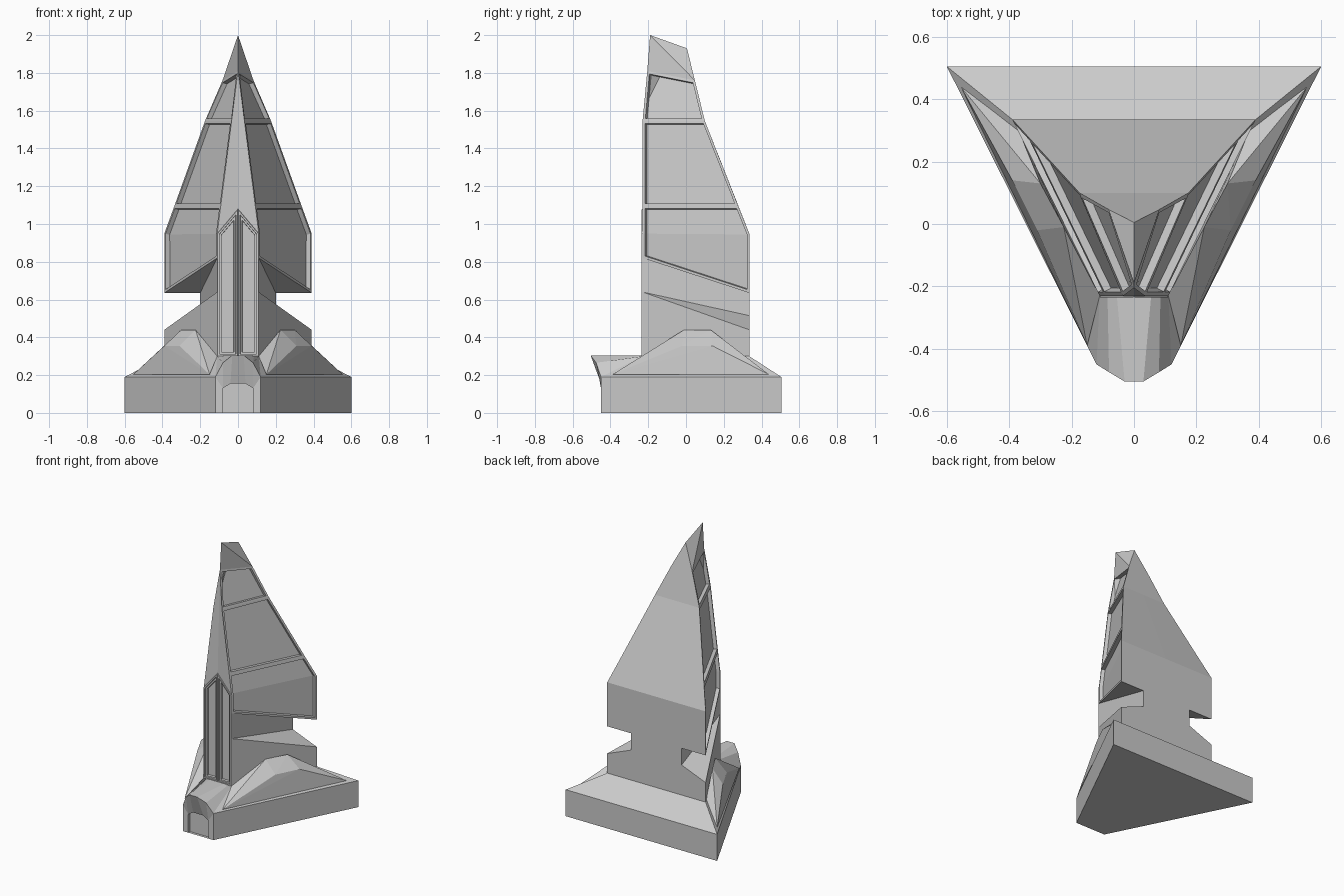
import bpy, bmesh

if "Cube" in bpy.data.objects:
    bpy.data.objects.remove(bpy.data.objects["Cube"])


def finish(bm, name):
    me = bpy.data.meshes.new(name)
    bm.to_mesh(me)
    bm.free()
    ob = bpy.data.objects.new(name, me)
    bpy.context.collection.objects.link(ob)
    return ob


def half_shell(bm, faces):
    """Add each named half polygon and its mirror; return faces by name."""
    made = {}
    for key, pts in faces.items():
        for s in (1, -1):
            vs = [bm.verts.new((s * x, y, z)) for x, y, z in pts]
            made[key, s] = bm.faces.new(vs)
    bmesh.ops.remove_doubles(bm, verts=bm.verts[:], dist=0.0005)
    bmesh.ops.recalc_face_normals(bm, faces=bm.faces[:])
    # The rear wall must face backwards, otherwise the shell is inside out
    if made["rear_wall", 1].normal.y < 0:
        bmesh.ops.reverse_faces(bm, faces=bm.faces[:])
    bm.normal_update()
    return made


# Tower: key points of the right half
def front(z, x=0.11, y=-0.23):
    return (x, y, z)


def back(z, x=0.39, y=0.335):
    return (x, y, z)


f = [front(0.95), front(1.095, 0.0915), front(1.545, 0.034), front(1.81, 0, -0.205), front(2.0, 0, -0.19)]
b = [back(0.95), back(1.095, 0.337, 0.277), back(1.545, 0.175, 0.1), back(1.76, 0.082, 0.047), back(1.93, 0, 0.005)]
notch_low, notch_high = back(0.515, 0.2), back(0.635, 0.2)

tower = {
    "lower_side": [front(0.3), back(0.3), back(0.44), front(0.64)],
    "notch_floor": [front(0.64), back(0.44), notch_low],
    "notch_wall": [front(0.64), notch_low, notch_high, front(0.82)],
    "notch_roof": [front(0.82), notch_high, back(0.635)],
    "panel0": [front(0.82), back(0.635), b[0], f[0]],
    "window": [(0, -0.23, 0.3), front(0.3), front(0.64), front(0.82), f[0], (0, -0.23, 1.08)],
    "front_spine": [(0, -0.23, 1.08), *f[:4]],
    "rear_wall": [(0, 0.335, 0.3), back(0.3), back(0.44), notch_low, notch_high,
                  back(0.635), b[0], (0, 0.335, 0.95)],
    "rear_slope": [(0, 0.335, 0.95), b[0], b[1], b[2], (0, 0.1, 1.545)],
    "rear_top": [(0, 0.1, 1.545), b[2], b[3], b[4]],
    "underside": [(0, -0.23, 0.3), front(0.3), back(0.3), (0, 0.335, 0.3)],
    "tip_front": [f[3], b[3], f[4]],
    "tip_back": [b[3], b[4], f[4]],
}
for i in range(3):
    tower["panel%d" % (i + 1)] = [f[i], b[i], b[i + 1], f[i + 1]]

bm = bmesh.new()
made = half_shell(bm, tower)
for s in (1, -1):
    # Recessed side panels (the lowest one wraps the bend)
    for group in (["panel0", "panel1"], ["panel2"], ["panel3"]):
        faces = [made[g, s] for g in group]
        bmesh.ops.inset_region(bm, faces=faces, thickness=0.014, use_even_offset=True)
        bmesh.ops.inset_region(bm, faces=faces, thickness=0.001, depth=-0.025, use_even_offset=True)
    # Tall gabled windows with stepped frames
    win = [made["window", s]]
    for t, d in ((0.002, 0.006), (0.009, 0), (0.001, -0.01), (0.01, 0), (0.001, -0.018)):
        bmesh.ops.inset_individual(bm, faces=win, thickness=t, depth=d, use_even_offset=True)
finish(bm, "tower")

# Base plinth with entrance hood and recessed door
c0, c1 = (0.12, -0.45, 0), (0.12, -0.45, 0.19)
r0, r1 = (0.6, 0.505, 0), (0.6, 0.505, 0.19)
hood = [(0, -0.505, 0.305), (0.03, -0.505, 0.305), (0.08, -0.475, 0.265), c1]
roof = [(0, -0.23, 0.305), (0.055, -0.23, 0.305), (0.085, -0.23, 0.302), front(0.3)]
arch = [(0, -0.45, 0.155), (0.04, -0.45, 0.155), (0.08, -0.45, 0.13), (0.08, -0.45, 0)]
door = [(x, -0.43, z) for x, y, z in arch]

base = {
    "side_wall": [c0, r0, r1, c1],
    "side_slope": [c1, r1, back(0.3), front(0.3)],
    "rear_wall": [(0, 0.505, 0), r0, r1, (0, 0.505, 0.19)],
    "rear_slope": [(0, 0.505, 0.19), r1, back(0.3), (0, 0.335, 0.3)],
    "top": [*roof, back(0.3), (0, 0.335, 0.3)],
    "bottom": [(0, -0.45, 0), arch[3], c0, r0, (0, 0.505, 0)],
    "door_jamb": [arch[3], c0, c1, arch[2]],
    "hood_cheek": [arch[2], c1, hood[2]],
    "hood_corner": [arch[1], arch[2], hood[2], hood[1]],
    "hood_front": [arch[0], arch[1], hood[1], hood[0]],
    "door": [*door, (0, -0.43, 0)],
}
for i in range(3):
    base["hood_roof%d" % i] = [hood[i], hood[i + 1], roof[i + 1], roof[i]]
    base["door_reveal%d" % i] = [arch[i], arch[i + 1], door[i + 1], door[i]]
bm = bmesh.new()
half_shell(bm, base)
finish(bm, "base")

# Faceted buttress on each flank
buttress = [(0.15, -0.39, 0.203), (0.555, 0.44, 0.203), (0.31, -0.02, 0.355), (0.39, 0.14, 0.355),
            (0.225, -0.01, 0.44), (0.30, 0.13, 0.44), (0.11, -0.23, 0.3), (0.37, 0.3, 0.3)]
for s, side in ((1, "right"), (-1, "left")):
    bm = bmesh.new()
    vs = [bm.verts.new((s * x, y, z)) for x, y, z in buttress]
    bmesh.ops.convex_hull(bm, input=vs)
    bmesh.ops.recalc_face_normals(bm, faces=bm.faces[:])
    finish(bm, side + "_buttress")
